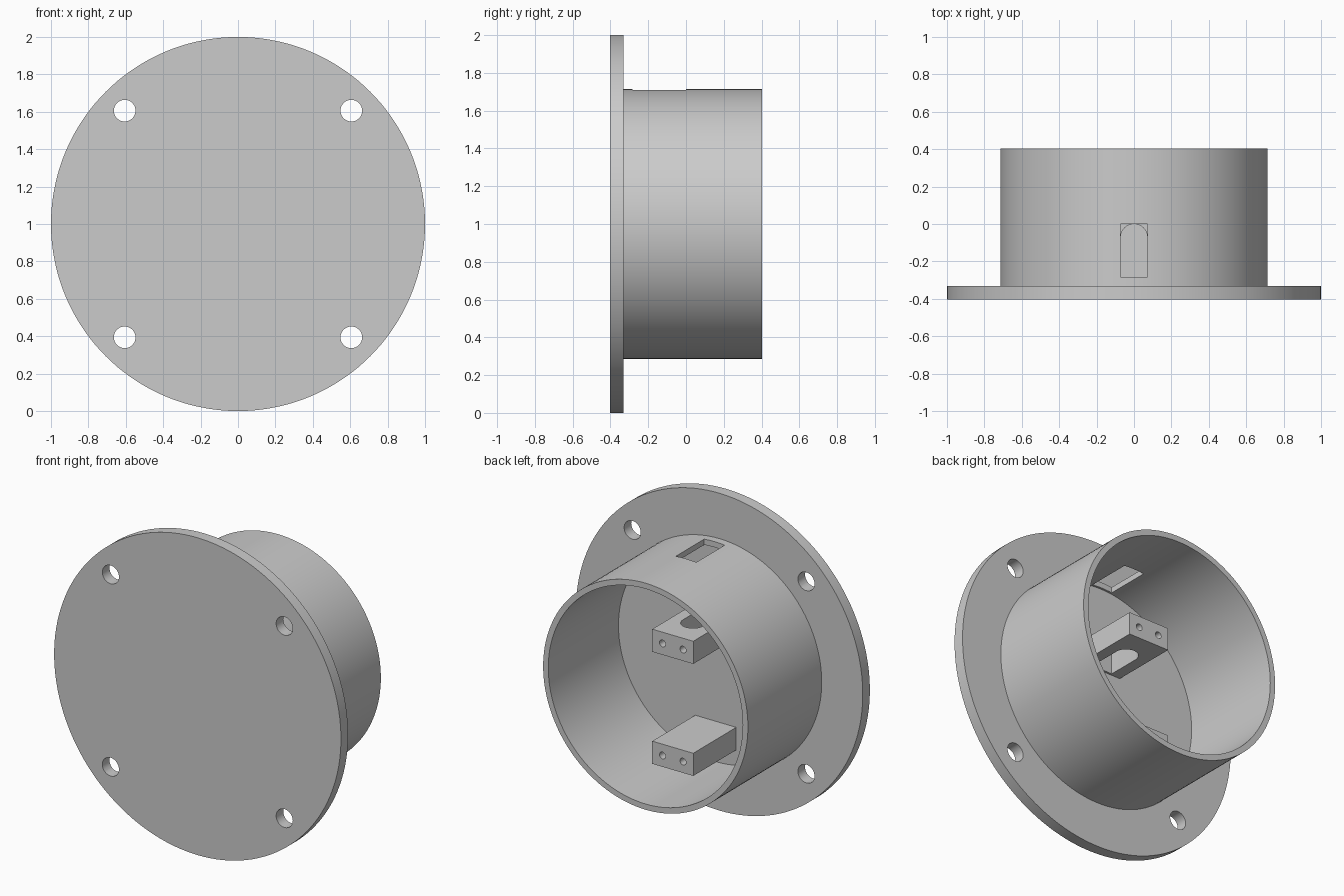
import bpy, bmesh, math
from mathutils import Matrix, Vector

if "Cube" in bpy.data.objects:
    bpy.data.objects.remove(bpy.data.objects["Cube"])

grey = bpy.data.materials.new("plain_grey")
grey.use_nodes = True
COLOUR = (0.6, 0.6, 0.6, 1)
grey.diffuse_color = COLOUR
grey.node_tree.nodes["Principled BSDF"].inputs["Base Color"].default_value = COLOUR

FRONT, STEP, FLOOR, BACK = -0.403, -0.332, -0.296, 0.403
CENTRE_Z = 1.0
SLOT_HALF, SLOT_FRONT, SLOT_BACK = 0.0714, -0.283, 0.0
BLOCK_BACK = 0.132


def make_object(name, bm):
    bmesh.ops.recalc_face_normals(bm, faces=bm.faces)
    mesh = bpy.data.meshes.new(name)
    bm.to_mesh(mesh)
    bm.free()
    mesh.materials.append(grey)
    obj = bpy.data.objects.new(name, mesh)
    bpy.context.collection.objects.link(obj)
    return obj


def lathe(name, profile, steps=144):
    """Spin a (radius, y) profile around the horizontal axis."""
    bm = bmesh.new()
    verts = [bm.verts.new((r, y, CENTRE_Z)) for r, y in profile]
    edges = [bm.edges.new(pair) for pair in zip(verts, verts[1:])]
    bmesh.ops.spin(bm, geom=verts + edges, cent=(0, 0, CENTRE_Z), axis=(0, 1, 0),
                   angle=math.tau, steps=steps, use_duplicate=False)
    bmesh.ops.remove_doubles(bm, verts=bm.verts, dist=1e-5)
    return make_object(name, bm)


def box(name, low, high):
    bm = bmesh.new()
    low, high = Vector(low), Vector(high)
    matrix = Matrix.Translation((low + high) / 2) @ Matrix.Diagonal((*(high - low), 1))
    bmesh.ops.create_cube(bm, size=1, matrix=matrix)
    return make_object(name, bm)


def rod(name, x, z, radius, y0, y1, segments=32):
    """Cylinder lying along y."""
    bm = bmesh.new()
    matrix = Matrix.Translation((x, (y0 + y1) / 2, z)) @ Matrix.Rotation(math.pi / 2, 4, 'X')
    bmesh.ops.create_cone(bm, cap_ends=True, segments=segments, radius1=radius,
                          radius2=radius, depth=y1 - y0, matrix=matrix)
    return make_object(name, bm)


def arch(name, z0, z1, segments=24):
    """Upright prism, square at the front end and round at the back end."""
    bm = bmesh.new()
    outline = [(-SLOT_HALF, SLOT_FRONT), (SLOT_HALF, SLOT_FRONT)]
    for i in range(segments + 1):
        a = math.pi * i / segments
        outline.append((SLOT_HALF * math.cos(a), SLOT_BACK - SLOT_HALF + SLOT_HALF * math.sin(a)))
    face = bm.faces.new([bm.verts.new((x, y, z0)) for x, y in outline])
    top = bmesh.ops.extrude_face_region(bm, geom=[face])["geom"]
    bmesh.ops.translate(bm, vec=(0, 0, z1 - z0),
                        verts=[v for v in top if isinstance(v, bmesh.types.BMVert)])
    return make_object(name, bm)


def cut(obj, cutters):
    bpy.context.view_layer.objects.active = obj
    for cutter in cutters:
        cutter.hide_render = True
        mod = obj.modifiers.new("cut", 'BOOLEAN')
        mod.operation, mod.solver, mod.object = 'DIFFERENCE', 'EXACT', cutter
        bpy.ops.object.modifier_apply(modifier=mod.name)
        bpy.data.objects.remove(cutter)


def smooth(obj):
    bpy.ops.object.select_all(action='DESELECT')
    obj.select_set(True)
    bpy.context.view_layer.objects.active = obj
    bpy.ops.object.shade_smooth_by_angle(angle=math.radians(30))


# Round flange with an open cup behind it
housing = lathe("flanged_housing", [
    (0, FRONT), (1, FRONT), (1, STEP), (0.714, STEP),
    (0.714, BACK), (0.678, BACK), (0.678, FLOOR), (0, FLOOR)])

# Four bolt holes and one rectangular window in the top of the cup wall
cutters = [rod("bolt_hole_cutter", sx * 0.606, CENTRE_Z + sz * 0.606, 0.058, -0.6, -0.2)
           for sx in (-1, 1) for sz in (-1, 1)]
cutters.append(box("window_cutter", (-SLOT_HALF, SLOT_FRONT, 1.5), (SLOT_HALF, SLOT_BACK, 1.9)))
cut(housing, cutters)
smooth(housing)

# Two mounting blocks on the cup floor, each with a pair of screw holes
for name, z in (("upper_mounting_block", 1.211), ("lower_mounting_block", 0.505)):
    block = box(name, (-0.143, FLOOR - 0.01, z - 0.0714), (0.143, BLOCK_BACK, z + 0.0714))
    cutters = [rod("screw_hole_cutter", sx * 0.0714, z, 0.0214, BLOCK_BACK - 0.14, BLOCK_BACK + 0.1, 24)
               for sx in (-1, 1)]
    # Arched passage below the window
    if z > CENTRE_Z:
        cutters.append(arch("passage_cutter", z - 0.2, z + 0.2))
    cut(block, cutters)
    smooth(block)
